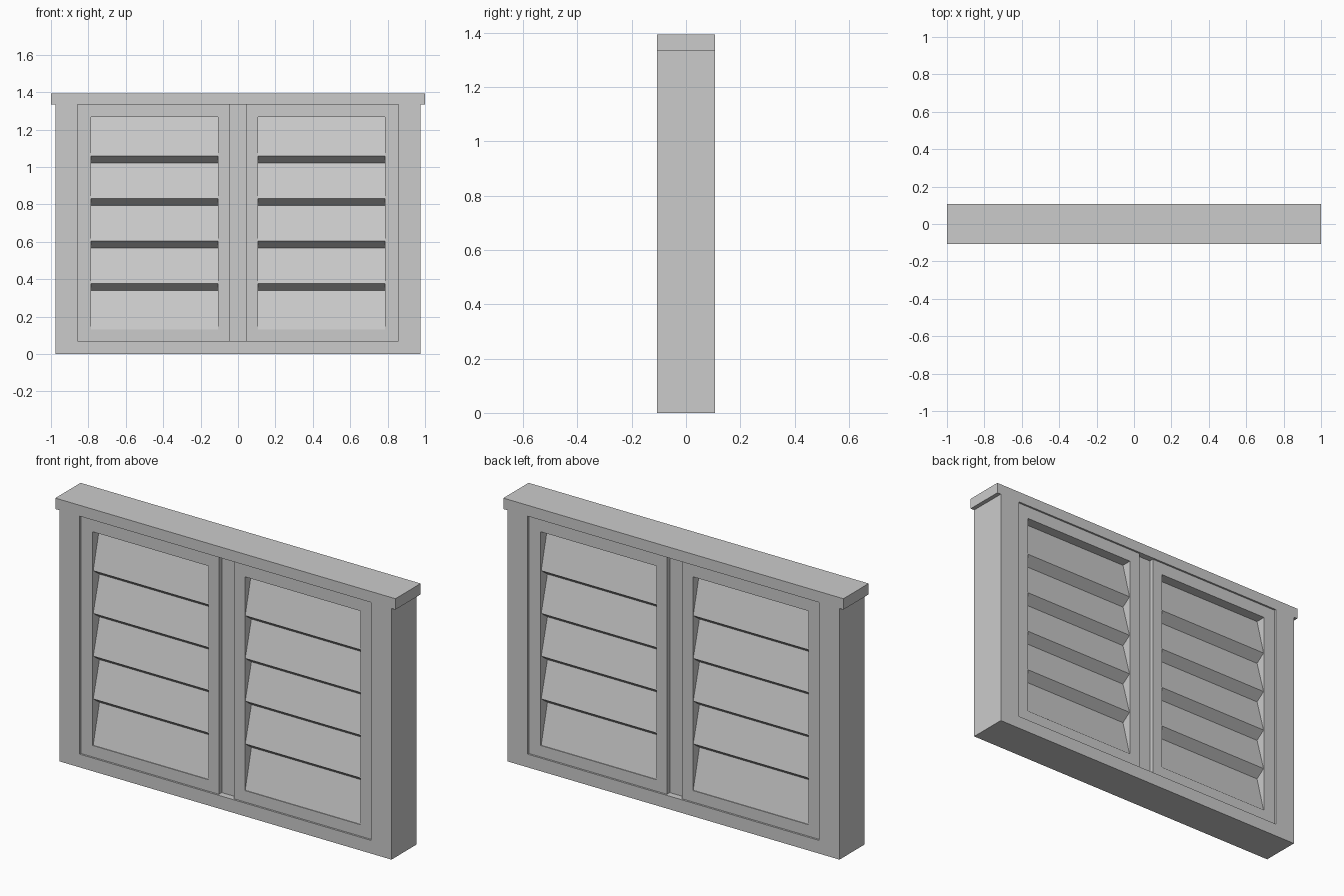
import bpy, bmesh

cube = bpy.data.objects.get("Cube")
if cube:
    bpy.data.objects.remove(cube, do_unlink=True)

GREY = (0.6, 0.6, 0.6, 1)
mat = bpy.data.materials.new("plain grey")
mat.use_nodes = True
mat.diffuse_color = GREY
mat.node_tree.nodes["Principled BSDF"].inputs["Base Color"].default_value = GREY


def prism(name, profile, vec):
    """Extrude a closed outline along a vector."""
    bm = bmesh.new()
    face = bm.faces.new([bm.verts.new(p) for p in profile])
    ext = bmesh.ops.extrude_face_region(bm, geom=[face])
    moved = [g for g in ext["geom"] if isinstance(g, bmesh.types.BMVert)]
    bmesh.ops.translate(bm, verts=moved, vec=vec)
    bmesh.ops.recalc_face_normals(bm, faces=bm.faces)
    return finish(name, bm)


def finish(name, bm):
    mesh = bpy.data.meshes.new(name)
    bm.to_mesh(mesh)
    bm.free()
    mesh.materials.append(mat)
    obj = bpy.data.objects.new(name, mesh)
    bpy.context.collection.objects.link(obj)
    return obj


def front_prism(name, outline, half):
    """Extrude an x-z outline through the thickness."""
    return prism(name, [(x, -half, z) for x, z in outline], (0, 2 * half, 0))


def box(name, x0, x1, z0, z1, half):
    return front_prism(name, [(x0, z0), (x1, z0), (x1, z1), (x0, z1)], half)


def ring(name, outer, inner, half):
    """Rectangular frame with a rectangular hole; rects are x0, x1, z0, z1."""
    bm = bmesh.new()
    loops = []
    for y in (-half, half):
        for x0, x1, z0, z1 in (outer, inner):
            loops.append([bm.verts.new((x, y, z)) for x, z in
                          ((x0, z0), (x1, z0), (x1, z1), (x0, z1))])
    fo, fi, bo, bi = loops
    for a, b in ((fo, fi), (fi, bi), (bi, bo), (bo, fo)):
        for i in range(4):
            j = (i + 1) % 4
            bm.faces.new((a[i], a[j], b[j], b[i]))
    bmesh.ops.recalc_face_normals(bm, faces=bm.faces)
    return finish(name, bm)


# Overall sizes
DEPTH = 0.106            # half thickness of the outer frame
HEAD, TOP = 1.335, 1.393
WIDE, OPEN, SILL = 0.977, 0.857, 0.07
PANEL = 0.096            # half thickness of the shutters
CORE, TIP = 0.04, 0.092  # slat depth at its root and at its lip

# Outer frame: sill with two jambs, and the overhanging cap
front_prism("outer_frame", [(-WIDE, 0), (WIDE, 0), (WIDE, HEAD), (OPEN, HEAD),
                            (OPEN, SILL), (-OPEN, SILL), (-OPEN, HEAD), (-WIDE, HEAD)], DEPTH)
box("top_cap", -1, 1, HEAD, TOP, DEPTH)

# Recessed centre post between the shutters
box("centre_post", -0.045, 0.045, SILL, HEAD, 0.072)

# Two shutters, each with five double-sided sloping slats
LOW, HIGH, COUNT, LIP = 0.131, 1.267, 5, 0.019
pitch = (HIGH - LOW) / COUNT
for side, x0, x1, i0, i1 in (("left", 0.045, OPEN, 0.107, 0.787),
                             ("right", -OPEN, -0.045, -0.787, -0.107)):
    ring(f"{side}_shutter_frame", (x0, x1, SILL, HEAD), (i0, i1, LOW, HIGH), PANEL)
    for n in range(COUNT):
        base = LOW + n * pitch
        top = HIGH if n == COUNT - 1 else base + pitch - LIP
        lip = base + LIP if n else LOW
        root = base - LIP if n else LOW - 0.01
        half = [(CORE, top), (TIP, lip), (CORE, root)]
        outline = half + [(-y, z) for y, z in reversed(half)]
        prism(f"{side}_slat_{n + 1}", [(i0, y, z) for y, z in outline], (i1 - i0, 0, 0))
